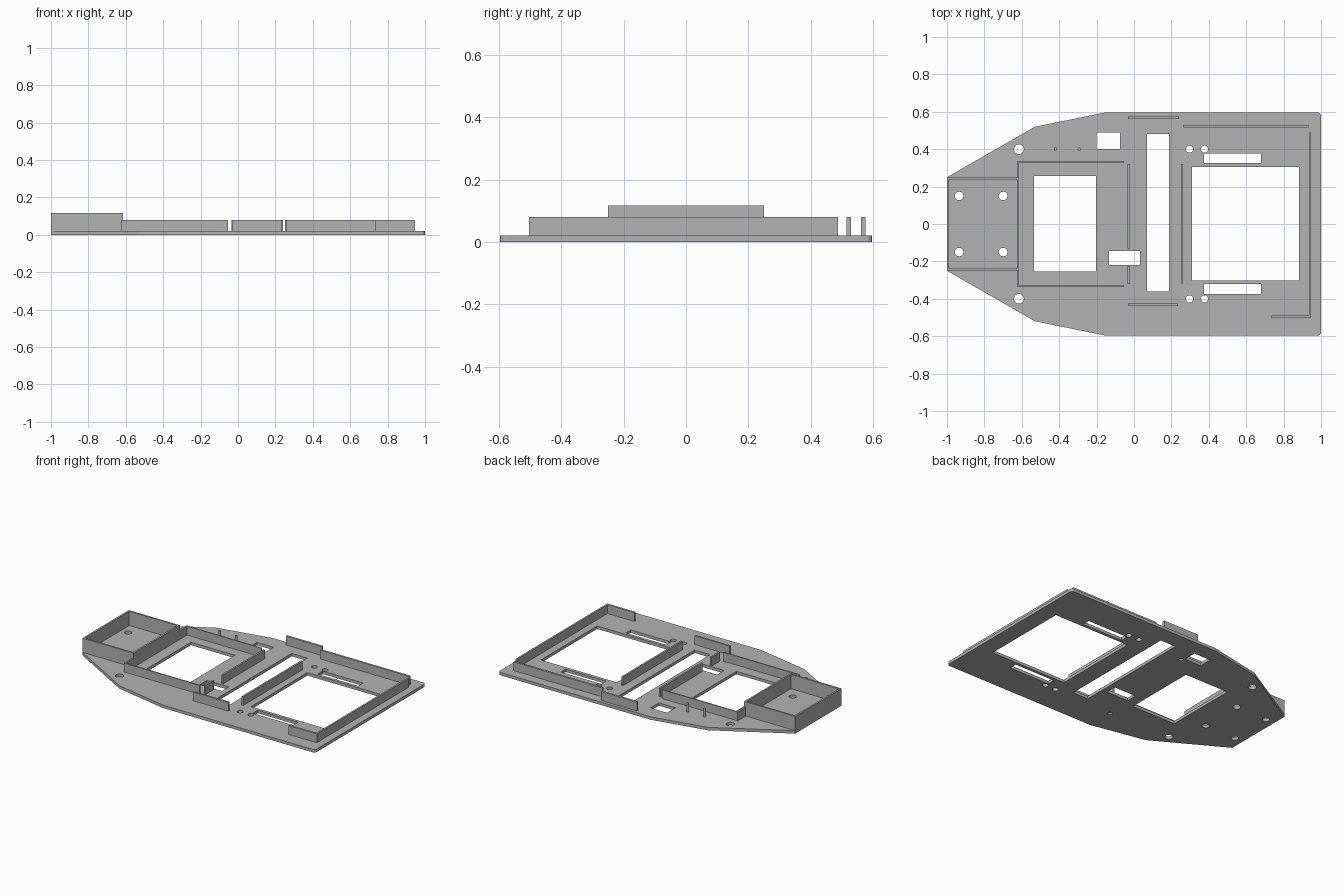
import bpy, bmesh, math
from mathutils import Matrix

cube = bpy.data.objects.get("Cube")
if cube:
    bpy.data.objects.remove(cube)

grey = bpy.data.materials.new("plain grey")
grey.use_nodes = True
COLOUR = (0.45, 0.45, 0.45, 1)
grey.diffuse_color = COLOUR
grey.node_tree.nodes["Principled BSDF"].inputs["Base Color"].default_value = COLOUR

PLATE, LOW, HIGH = 0.02, 0.08, 0.117


def add_box(bm, x0, x1, y0, y1, z0, z1):
    m = Matrix.Translation(((x0 + x1) / 2, (y0 + y1) / 2, (z0 + z1) / 2))
    bmesh.ops.create_cube(bm, size=1, matrix=m @ Matrix.Diagonal((x1 - x0, y1 - y0, z1 - z0, 1)))


def add_cylinder(bm, x, y, r, z0, z1, sides=24):
    bmesh.ops.create_cone(bm, cap_ends=True, segments=sides, radius1=r, radius2=r,
                          depth=z1 - z0, matrix=Matrix.Translation((x, y, (z0 + z1) / 2)))


def finish(bm, name):
    mesh = bpy.data.meshes.new(name)
    bmesh.ops.recalc_face_normals(bm, faces=bm.faces)
    bm.to_mesh(mesh)
    bm.free()
    mesh.materials.append(grey)
    ob = bpy.data.objects.new(name, mesh)
    bpy.context.collection.objects.link(ob)
    return ob


def walls(name, top, *rects):
    bm = bmesh.new()
    for rect in rects:
        add_box(bm, *rect, PLATE, top)
    return finish(bm, name)


# Base plate: tapered nose, rounded rear corners
R, W = 0.02, 0.597
half = [(-1, 0.25), (-0.53, 0.52), (-0.15, W)]
for i in range(6):
    a = math.pi / 2 * (1 - i / 5)
    half.append((1 - R + R * math.cos(a), W - R + R * math.sin(a)))
outline = half + [(x, -y) for x, y in reversed(half)]
bm = bmesh.new()
face = bm.faces.new([bm.verts.new((x, y, 0)) for x, y in outline])
side = bmesh.ops.extrude_face_region(bm, geom=[face])
bmesh.ops.translate(bm, vec=(0, 0, PLATE), verts=[v for v in side["geom"] if isinstance(v, bmesh.types.BMVert)])
plate = finish(bm, "base_plate")

# Openings, bolt holes and two blind holes underneath
bm = bmesh.new()
for rect in ((-0.535, -0.203, -0.253, 0.256), (0.07, 0.187, -0.36, 0.48),
             (0.31, 0.883, -0.302, 0.304), (0.375, 0.68, 0.325, 0.378),
             (0.375, 0.68, -0.375, -0.322), (-0.2, -0.075, 0.4, 0.49),
             (-0.133, 0.033, -0.22, -0.145)):
    add_box(bm, *rect, -0.1, 0.1)
for x, y, r in ((-0.615, 0.4, 0.026), (-0.935, 0.15, 0.023), (-0.7, 0.15, 0.023),
                (0.297, 0.4, 0.019), (0.377, 0.4, 0.019)):
    for s in (1, -1):
        add_cylinder(bm, x, s * y, r, -0.1, 0.1)
for x, y in ((-0.06, 0.38), (-0.15, -0.41)):
    add_cylinder(bm, x, y, 0.015, -0.1, 0.012)
cutter = finish(bm, "plate_cutter")
cutter.hide_render = True
mod = plate.modifiers.new("openings", 'BOOLEAN')
mod.operation = 'DIFFERENCE'
mod.solver = 'EXACT'
mod.object = cutter
bpy.context.view_layer.update()
cut = bpy.data.meshes.new_from_object(plate.evaluated_get(bpy.context.evaluated_depsgraph_get()))
plate.modifiers.clear()
plate.data = cut
bpy.data.objects.remove(cutter)

# Raised box on the nose
walls("nose_box", HIGH, (-1, -0.988, -0.25, 0.25), (-0.626, -0.614, -0.25, 0.25),
      (-0.988, -0.626, 0.238, 0.25), (-0.988, -0.626, -0.25, -0.238))

# Frame around the front opening
for s, label in ((1, "left"), (-1, "right")):
    ys = sorted((s * 0.25, s * 0.328))
    yl = sorted((s * 0.328, s * 0.337))
    walls("front_frame_" + label, LOW, (-0.626, -0.614, *ys), (-0.626, -0.053, *yl))
walls("front_frame_end", LOW, (-0.034, -0.022, -0.13, 0.322), (-0.034, -0.022, -0.32, -0.225))

# Low walls around the centre slot and the rear opening
walls("centre_divider", LOW, (0.25, 0.262, -0.317, 0.322))
walls("centre_wall_left", LOW, (-0.032, 0.24, 0.561, 0.576))
walls("centre_wall_right", LOW, (-0.032, 0.235, -0.438, -0.426))
walls("rear_wall_left", LOW, (0.262, 0.932, 0.515, 0.529))
walls("rear_wall", LOW, (0.935, 0.947, -0.503, 0.488), (0.733, 0.935, -0.503, -0.489))

# Locating pins
bm = bmesh.new()
for x in (-0.42, -0.293):
    add_cylinder(bm, x, 0.4, 0.009, PLATE, 0.075, 12)
finish(bm, "locating_pins")
